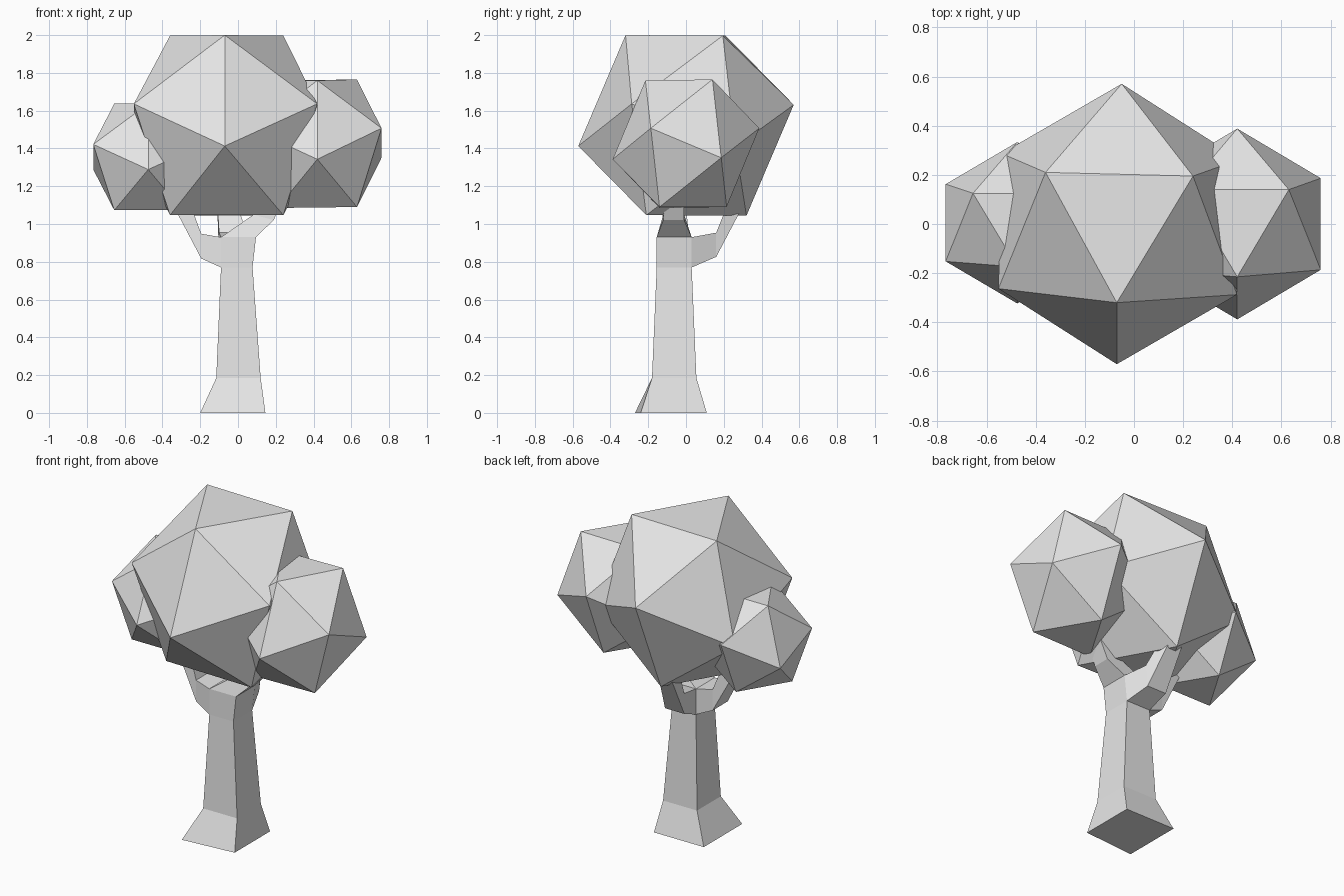
import bpy
import bmesh
from math import radians
from mathutils import Vector, Matrix

cube = bpy.data.objects.get("Cube")
if cube:
    bpy.data.objects.remove(cube)

GREY = (0.8, 0.8, 0.8, 1)
PHI = (1 + 5 ** 0.5) / 2

mat = bpy.data.materials.new("light grey")
mat.use_nodes = True
mat.diffuse_color = GREY
for node in mat.node_tree.nodes:
    if node.type == "BSDF_PRINCIPLED":
        node.inputs["Base Color"].default_value = GREY


def finish(bm, name):
    bmesh.ops.recalc_face_normals(bm, faces=bm.faces)
    mesh = bpy.data.meshes.new(name)
    bm.to_mesh(mesh)
    bm.free()
    mesh.materials.append(mat)
    bpy.context.collection.objects.link(bpy.data.objects.new(name, mesh))


def crown(name, center, a, b, c):
    """Stretched icosahedron resting on a face, from its top triangle."""
    a, b, c, center = map(Vector, (a, b, c, center))
    half = [a, b, c, (a + b) / PHI - c, (b + c) / PHI - a, (c + a) / PHI - b]
    bm = bmesh.new()
    for p in half:
        bm.verts.new(center + p)
        bm.verts.new(center - p)
    bmesh.ops.convex_hull(bm, input=bm.verts)
    finish(bm, name)


def extrude(bm, face, center, scale, axis="Y", angle=0):
    """Extrude a face so that its end is scaled, tilted and moved to center."""
    new = bmesh.ops.extrude_discrete_faces(bm, faces=[face])["faces"][0]
    mid = new.calc_center_median()
    turn = Matrix.Rotation(radians(angle), 3, axis) * scale
    for v in new.verts:
        v.co = Vector(center) + turn @ (v.co - mid)
    return new


# Leafy crowns
crown("main_crown", (-0.06, 0, 1.522),
      (-0.30, 0.21, 0.475), (0.30, 0.195, 0.475), (-0.01, -0.32, 0.478))
crown("left_crown", (0.42, 0, 1.425),
      (-0.21, 0.14, 0.335), (0.21, 0.14, 0.34), (0, -0.215, 0.335))
crown("right_crown", (-0.475, 0.005, 1.355),
      (-0.18, 0.12, 0.282), (0.18, 0.12, 0.282), (0, -0.18, 0.282))

# Square trunk with a flared foot: x range, y range, height
bm = bmesh.new()
rings = []
for x0, x1, y0, y1, z in [(-0.20, 0.145, -0.24, 0.11, 0),
                          (-0.115, 0.12, -0.18, 0.055, 0.185),
                          (-0.09, 0.077, -0.155, 0.03, 0.77),
                          (-0.09, 0.095, -0.155, 0.03, 0.93)]:
    corners = [(x0, y0), (x1, y0), (x1, y1), (x0, y1)]
    rings.append([bm.verts.new((x, y, z)) for x, y in corners])
rings[0][0].co.y -= 0.03
bm.faces.new(rings[0][::-1])
top = bm.faces.new(rings[-1])
sides = []
for low, high in zip(rings, rings[1:]):
    sides = [bm.faces.new((low[i], low[i - 3], high[i - 3], high[i]))
             for i in range(4)]
back, right = sides[2], sides[3]

# Branches grown from the top, right and back faces of the trunk
fork = extrude(bm, top, (0.135, -0.065, 1.035), 0.6, "Y", 15)
extrude(bm, fork, (0.20, -0.06, 1.16), 0.9)
fork = extrude(bm, right, (-0.195, -0.06, 0.883), 0.82)
extrude(bm, fork, (-0.31, -0.06, 1.13), 0.7, "Y", 80)
fork = extrude(bm, back, (-0.03, 0.16, 0.89), 0.8)
extrude(bm, fork, (-0.065, 0.27, 1.12), 0.65, "X", 80)
finish(bm, "trunk_and_branches")
